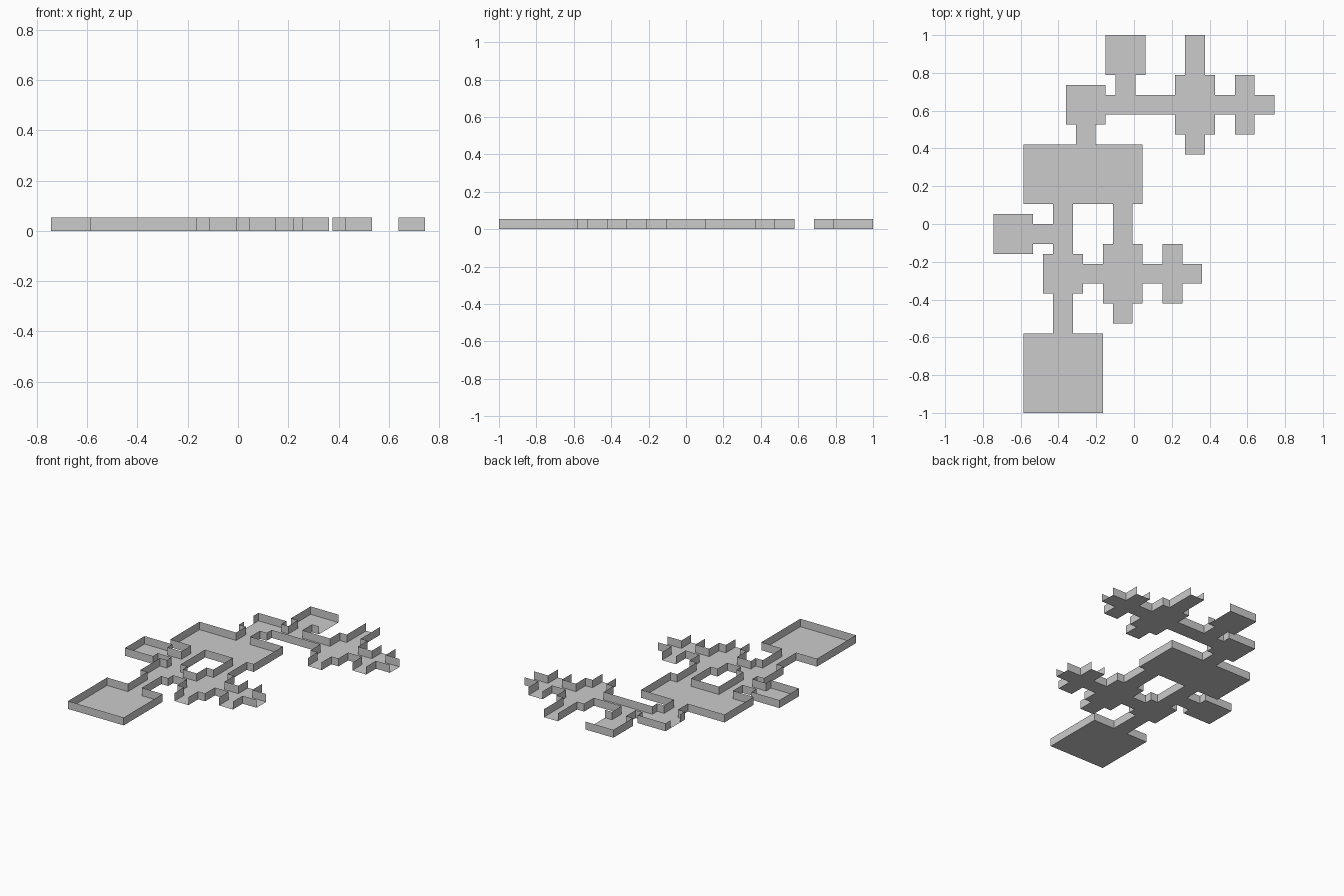
import bpy, bmesh

if "Cube" in bpy.data.objects:
    bpy.data.objects.remove(bpy.data.objects["Cube"])

U = 1 / 19          # half a floor tile
H = 0.054           # wall height
SOUTH_X = -0.744    # left edge of the lower wing
NORTH_X = -0.361    # left edge of the upper wing

# Rooms and corridors as (x0, x1, y0, y1) in half tiles
south = [
    (3, 11, 0, 8), (6, 8, 8, 12), (5, 9, 12, 16), (6, 8, 16, 21),       # square room, T room
    (4, 6, 17, 19), (0, 4, 16, 20),                                     # side room
    (9, 11, 13, 15), (11, 15, 11, 17), (12, 14, 9, 11), (12, 14, 17, 21),  # cross room
    (15, 21, 13, 15), (17, 19, 11, 17),                                 # crossing
    (3, 15, 21, 27),                                                    # hall
]
north = [
    (1, 3, 27, 29), (0, 4, 29, 33), (4, 11, 30, 32),                    # T room
    (5, 7, 32, 34), (4, 8, 34, 38),                                     # side room
    (11, 15, 28, 34), (12, 14, 26, 28), (12, 14, 34, 38),               # cross room
    (15, 21, 30, 32), (17, 19, 28, 34),                                 # crossing
]
# Open doorways, as flat spans in the same units
south_open = [(12, 14, 9, 9), (21, 21, 13, 15), (17, 19, 11, 11), (17, 19, 17, 17)]
north_open = [(0, 0, 30, 32), (12, 14, 26, 26), (12, 14, 38, 38), (21, 21, 30, 32),
              (17, 19, 28, 28), (17, 19, 34, 34), (8, 8, 34, 38)]


def place(spans, ox):
    return [(round(ox + a * U, 5), round(ox + b * U, 5),
             round(c * U - 1, 5), round(d * U - 1, 5)) for a, b, c, d in spans]


def inside(x, y, spans):
    e = 1e-4
    return any(a - e < x < b + e and c - e < y < d + e for a, b, c, d in spans)


rooms = place(south, SOUTH_X) + place(north, NORTH_X)
doors = place(south_open, SOUTH_X) + place(north_open, NORTH_X)
xs = sorted({v for r in rooms for v in r[:2]})
ys = sorted({v for r in rooms for v in r[2:]})


def filled(i, j):
    if not (0 <= i < len(xs) - 1 and 0 <= j < len(ys) - 1):
        return False
    return inside((xs[i] + xs[i + 1]) / 2, (ys[j] + ys[j + 1]) / 2, rooms)


floor, walls = bmesh.new(), bmesh.new()


def quad(bm, pts):
    bm.faces.new([bm.verts.new(p) for p in pts])


def wall(p, q):
    if not inside((p[0] + q[0]) / 2, (p[1] + q[1]) / 2, doors):
        quad(walls, [(*p, 0), (*q, 0), (*q, H), (*p, H)])


# Floor cells, with a wall on every side that has no neighbour
for i in range(len(xs) - 1):
    for j in range(len(ys) - 1):
        if not filled(i, j):
            continue
        a, b, c, d = (xs[i], ys[j]), (xs[i + 1], ys[j]), (xs[i + 1], ys[j + 1]), (xs[i], ys[j + 1])
        quad(floor, [(*p, 0) for p in (a, b, c, d)])
        for di, dj, p, q in ((0, -1, a, b), (1, 0, b, c), (0, 1, c, d), (-1, 0, d, a)):
            if not filled(i + di, j + dj):
                wall(p, q)


def finish(bm, name):
    bmesh.ops.remove_doubles(bm, verts=bm.verts, dist=1e-5)
    # Merge coplanar cells into clean flat panels
    bmesh.ops.dissolve_limit(bm, angle_limit=0.01, verts=bm.verts, edges=bm.edges)
    bmesh.ops.triangulate(bm, faces=[f for f in bm.faces if len(f.verts) > 4])
    mesh = bpy.data.meshes.new(name)
    bm.to_mesh(mesh)
    bm.free()
    bpy.context.collection.objects.link(bpy.data.objects.new(name, mesh))


finish(floor, "floor")
finish(walls, "walls")
